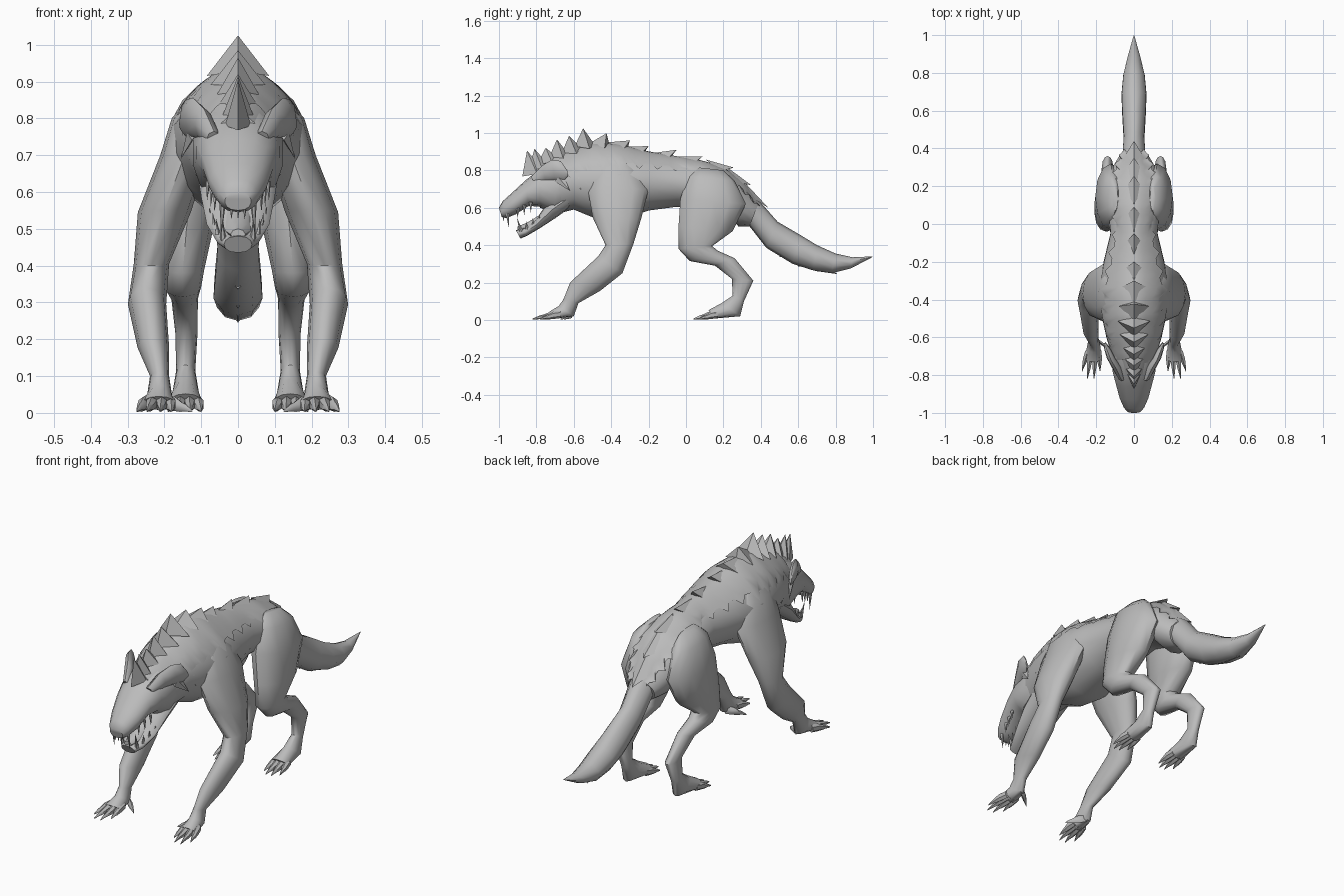
import bpy, bmesh, math
from mathutils import Vector

fur = bpy.data.materials.new("grey_fur")
fur.diffuse_color = (0.5, 0.5, 0.5, 1)


def finish(name, bm, angle=50):
    bmesh.ops.recalc_face_normals(bm, faces=bm.faces)
    me = bpy.data.meshes.new(name)
    bm.to_mesh(me)
    bm.free()
    me.materials.append(fur)
    ob = bpy.data.objects.new(name, me)
    bpy.context.collection.objects.link(ob)
    bpy.ops.object.select_all(action='DESELECT')
    ob.select_set(True)
    bpy.context.view_layer.objects.active = ob
    bpy.ops.object.shade_smooth_by_angle(angle=math.radians(angle))
    return ob


def ring_point(row, a, pinch=0.0, grow=1.0, box=1.0):
    # Row: edge point A (y, z), opposite edge point B (y, z), x centre, half width
    ya, za, yb, zb, xc, hw = row
    c, s = math.cos(a) * grow, math.sin(a) * grow
    s = math.copysign(abs(s) ** box, s) * (1 - pinch * max(0, c) ** 2)
    return Vector((xc + hw * s, (ya + yb) / 2 + (ya - yb) / 2 * c,
                   (za + zb) / 2 + (za - zb) / 2 * c))


def loft(name, rows, n=12, side=1, pinch=0.0, angle=50, box=1.0):
    bm = bmesh.new()
    rings = []
    for r in rows:
        pts = [ring_point(r, 2 * math.pi * i / n, pinch, 1, box) for i in range(n)]
        rings.append([bm.verts.new((p.x * side, p.y, p.z)) for p in pts])
    for p, q in zip(rings, rings[1:]):
        for i in range(n):
            j = (i + 1) % n
            bm.faces.new((p[i], p[j], q[j], q[i]))
    bm.faces.new(rings[0])
    bm.faces.new(rings[-1])
    return finish(name, bm, angle)


def spike(name, base, tip, wide, deep, n=4):
    # Tapered point whose base is wide across x and deep along y/z
    base, tip = Vector(base), Vector(tip)
    d = (tip - base).normalized()
    u = (Vector((1, 0, 0)) - d * d.x).normalized()
    v = d.cross(u)
    bm = bmesh.new()
    ring = [bm.verts.new(base + u * wide * math.cos(t) + v * deep * math.sin(t))
            for t in (2 * math.pi * i / n for i in range(n))]
    top = bm.verts.new(tip)
    for i in range(n):
        bm.faces.new((ring[i], ring[(i + 1) % n], top))
    bm.faces.new(ring)
    return finish(name, bm, 35)


# Torso
BODY = [(-.80, .815, -.78, .60, 0, .085), (-.70, .87, -.70, .565, 0, .12),
        (-.60, .905, -.60, .59, 0, .15), (-.49, .94, -.49, .545, 0, .175),
        (-.36, .935, -.36, .53, 0, .195), (-.20, .895, -.20, .585, 0, .165),
        (-.05, .87, -.05, .605, 0, .128), (.10, .845, .10, .605, 0, .145),
        (.22, .80, .22, .57, 0, .155), (.31, .73, .28, .50, 0, .12),
        (.39, .63, .34, .50, 0, .075)]
PINCH = .32
loft("torso", BODY, 14, pinch=PINCH)

# Tail
loft("tail", [(.28, .76, .26, .52, 0, .09), (.38, .65, .34, .50, 0, .065),
              (.49, .525, .43, .385, 0, .058), (.61, .455, .57, .30, 0, .066),
              (.70, .40, .68, .265, 0, .07), (.80, .355, .78, .25, 0, .06),
              (.89, .335, .88, .275, 0, .036), (1, .34, .995, .335, 0, .002)], 10, pinch=.3)
for y, z in ((.55, .345), (.65, .295), (.74, .27)):
    spike("tail_tuft", (0, y - .04, z + .02), (0, y + .07, z - .025), .03, .03)

# Skull with muzzle, and the open lower jaw
loft("skull", [(-1, .60, -.985, .55, 0, .036), (-.98, .635, -.96, .545, 0, .055),
               (-.93, .68, -.91, .565, 0, .078), (-.86, .745, -.84, .61, 0, .097),
               (-.79, .80, -.78, .605, 0, .115), (-.70, .845, -.70, .565, 0, .125),
               (-.62, .86, -.62, .61, 0, .125)], 14, box=.8, pinch=.1)
loft("lower_jaw", [(-.91, .48, -.885, .435, 0, .038), (-.87, .487, -.85, .45, 0, .06),
                   (-.80, .54, -.79, .485, 0, .085), (-.74, .63, -.70, .543, 0, .10),
                   (-.64, .70, -.62, .60, 0, .11)], box=.8)

# Mane pelt draped over the back with a ragged lower edge
bm = bmesh.new()
STEPS, COLS = 44, 10
grid = []
for k in range(STEPS + 1):
    t = .8 + k / STEPS * (len(BODY) - 1.8)
    i = min(int(t), len(BODY) - 2)
    f = t - i
    row = [a + (b - a) * f for a, b in zip(BODY[i], BODY[i + 1])]
    reach = math.radians(max(56, 98 - 9 * t) + (9 if k % 3 == 0 else -3))
    line = []
    for j in range(COLS + 1):
        u = 2 * j / COLS - 1
        p = ring_point(row, u * reach, PINCH, 1.005 if abs(u) == 1 else 1.04)
        if abs(u) == 1:
            p.y += .02
        line.append(bm.verts.new(p))
    grid.append(line)
for p, q in zip(grid, grid[1:]):
    for j in range(COLS):
        bm.faces.new((p[j], p[j + 1], q[j + 1], q[j]))
finish("mane_pelt", bm, 50)


def spine_tuft(y, z, ty, tz, w, slope):
    # Low wedge: long rising front, steep hollow back, sunk into the back
    bm = bmesh.new()
    front = bm.verts.new((0, y - .075, z + slope * -.075 - .005))
    sides = [bm.verts.new((s * w, y + .005, z - .03)) for s in (1, -1)]
    back = bm.verts.new((0, y + .03, z + slope * .03 - .01))
    tip = bm.verts.new((0, ty, tz))
    for s in sides:
        bm.faces.new((front, s, tip))
        bm.faces.new((s, back, tip))
        bm.faces.new((front, s, back))
    finish("spine_tuft", bm, 35)


# Fur along the spine: base y, base z, tip y, tip z, half width, back slope
for args in ((-.80, .81, -.85, .905, .035, .5), (-.77, .83, -.81, .915, .045, .5),
             (-.72, .87, -.75, .92, .05, .4), (-.66, .89, -.69, .965, .06, .3),
             (-.59, .92, -.625, .985, .075, .3), (-.52, .945, -.55, 1.025, .085, .15),
             (-.44, .95, -.425, .998, .08, 0), (-.34, .94, -.30, .96, .07, -.2),
             (-.25, .915, -.20, .93, .06, -.2), (-.11, .885, -.05, .91, .05, -.15),
             (.03, .865, .09, .875, .05, -.2), (.18, .825, .255, .815, .05, -.5),
             (.28, .765, .35, .72, .045, -.9), (.37, .67, .44, .60, .04, -1.2)):
    spine_tuft(*args)

FRONT = [(-.44, .86, -.31, .86, .115, .015), (-.49, .80, -.26, .80, .13, .05),
         (-.525, .70, -.20, .70, .145, .066), (-.50, .55, -.24, .54, .20, .072),
         (-.43, .40, -.28, .41, .235, .048), (-.47, .34, -.34, .25, .247, .052),
         (-.62, .20, -.46, .155, .23, .043), (-.655, .11, -.575, .09, .213, .026),
         (-.68, .075, -.60, .02, .213, .034), (-.73, .045, -.69, .008, .215, .045)]
HIND = [(.07, .815, .20, .80, .10, .015), (.01, .765, .26, .745, .115, .055),
        (-.03, .65, .32, .62, .122, .083), (-.04, .50, .25, .475, .14, .07),
        (-.04, .38, .14, .395, .15, .058), (.02, .315, .17, .37, .15, .05),
        (.155, .29, .26, .33, .145, .036), (.245, .22, .36, .21, .14, .03),
        (.25, .13, .31, .10, .142, .026), (.19, .09, .29, .02, .142, .036),
        (.12, .052, .16, .008, .142, .046)]


def toe(name, x, tx, y, ty, side):
    # Raised knuckle running out to a pointed claw
    rows = []
    for t, hi, lo, w in ((0, .05, .01, .014), (.35, .045, .005, .016),
                         (.6, .03, .003, .012), (.75, .024, .004, .008), (1, .008, .002, .001)):
        cy = y + (ty - y) * t
        rows.append((cy, hi, cy, lo, x + (tx - x) * t, w))
    loft(name, rows, 6, side)


for s in (1, -1):
    # Legs and paws
    loft("front_leg", FRONT, 12, s)
    loft("hind_leg", HIND, 12, s)
    for x, tx, ty in ((.185, .18, -.78), (.205, .212, -.82), (.228, .247, -.82), (.245, .275, -.78)):
        toe("front_toe", x, tx, -.67, ty, s)
    toe("front_thumb", .20, .125, -.61, -.67, s)
    for x, tx, ty in ((.112, .10, .07), (.133, .13, .04), (.155, .16, .04), (.172, .19, .07)):
        toe("hind_toe", x, tx, .17, ty, s)
    # Swept ears growing out of the brow, with ragged tufts behind
    loft("ear", [(-.83, .765, -.80, .72, .065, .02), (-.77, .825, -.75, .74, .092, .025),
                 (-.72, .856, -.70, .75, .122, .022), (-.67, .85, -.65, .75, .142, .016),
                 (-.635, .80, -.63, .77, .155, .005)], 8, s)
    for y, z in ((-.68, .73), (-.62, .735), (-.56, .75)):
        spike("cheek_tuft", (s * .125, y, z + .03), (s * .155, y + .06, z - .04), .014, .03)
    # Teeth: long fangs and smaller cheek teeth
    spike("upper_fang", (s * .042, -.955, .57), (s * .045, -.945, .485), .009, .011, 6)
    spike("lower_fang", (s * .04, -.88, .47), (s * .046, -.905, .55), .009, .011, 6)
    for i in range(3):
        y = -.90 + i * .035
        spike("upper_tooth", (s * (.062 + i * .01), y, .60 + i * .015),
              (s * (.064 + i * .01), y, .545 + i * .015), .007, .010, 5)
        spike("lower_tooth", (s * (.055 + i * .009), y + .05, .485 + i * .015),
              (s * (.06 + i * .009), y + .045, .53 + i * .015), .007, .010, 5)
for x in (-.018, 0, .018):
    spike("incisor", (x, -.975, .56), (x, -.975, .525), .006, .006, 5)

# Tongue lying in the jaw
loft("tongue", [(-.90, .50, -.90, .47, 0, .02), (-.85, .52, -.85, .47, 0, .036),
                (-.76, .575, -.76, .53, 0, .04)], 8)
